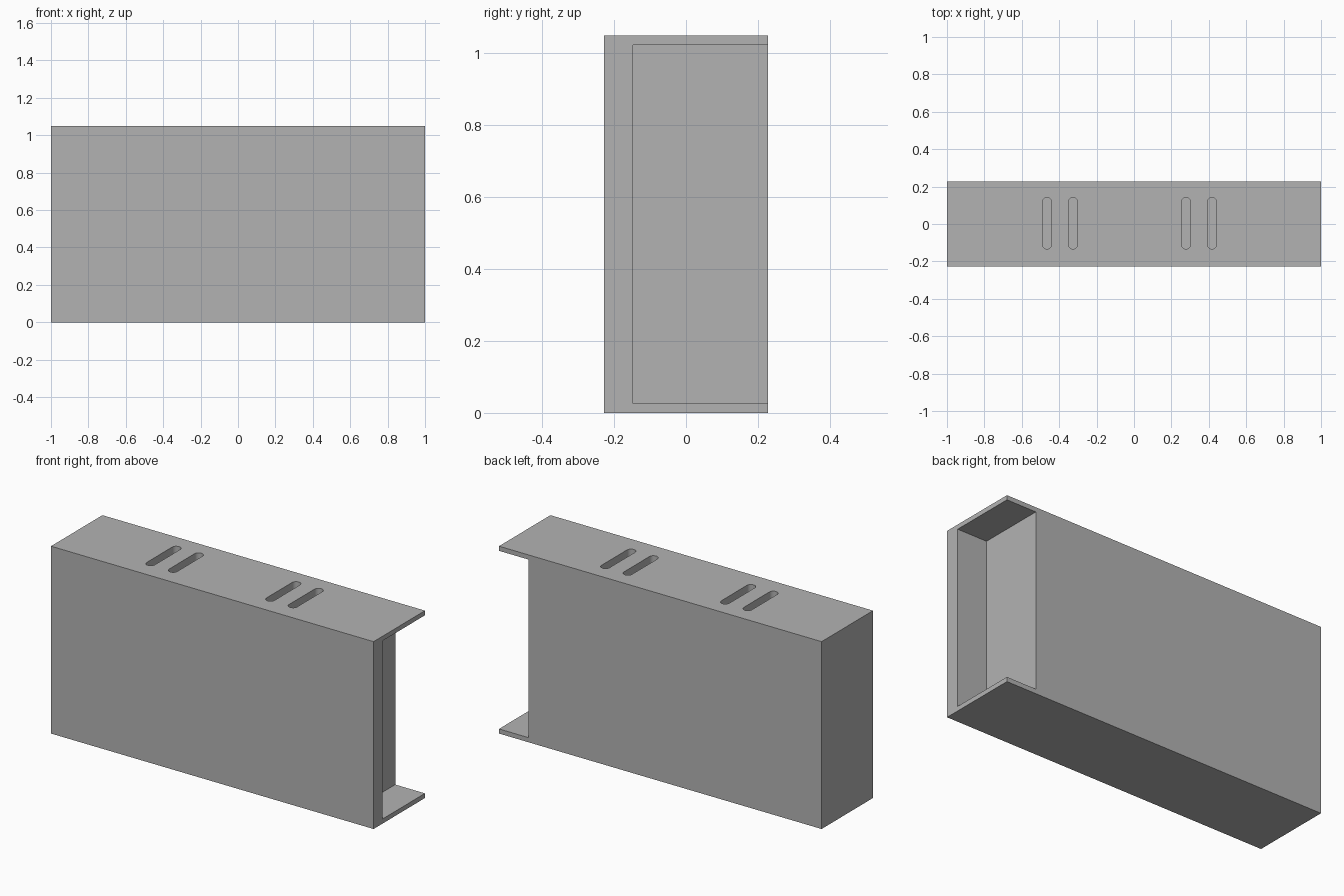
import bpy
import bmesh
import math

cube = bpy.data.objects.get("Cube")
if cube:
    bpy.data.objects.remove(cube, do_unlink=True)

WIDTH, DEPTH, HEIGHT = 2.0, 0.455, 1.05
SHEET = 0.026          # thickness of the flanges beside the end recess
SLOT_DEPTH = 0.12

grey = bpy.data.materials.new("plain grey")
grey.use_nodes = True
grey.diffuse_color = (0.45, 0.45, 0.45, 1)
grey.node_tree.nodes["Principled BSDF"].inputs["Base Color"].default_value = (0.45, 0.45, 0.45, 1)


def prism(name, outline, z0, z1):
    """Extrude a closed xy outline from z0 up to z1."""
    bm = bmesh.new()
    base = bm.faces.new([bm.verts.new((x, y, z0)) for x, y in outline])
    top = bmesh.ops.extrude_face_region(bm, geom=[base])["geom"]
    bmesh.ops.translate(bm, vec=(0, 0, z1 - z0),
                        verts=[v for v in top if isinstance(v, bmesh.types.BMVert)])
    bmesh.ops.recalc_face_normals(bm, faces=bm.faces)
    mesh = bpy.data.meshes.new(name)
    bm.to_mesh(mesh)
    bm.free()
    mesh.materials.append(grey)
    obj = bpy.data.objects.new(name, mesh)
    bpy.context.collection.objects.link(obj)
    return obj


def rectangle(x0, x1, y0, y1):
    return [(x0, y0), (x1, y0), (x1, y1), (x0, y1)]


def slot_outline(cx, cy, length, radius, steps=12):
    """Rounded slot running along y."""
    points = []
    for side, start in ((1, 0), (-1, math.pi)):
        for i in range(steps + 1):
            a = start + math.pi * i / steps
            points.append((cx + radius * math.cos(a),
                           cy + side * (length / 2 - radius) + radius * math.sin(a)))
    return points


def cut(target, cutter):
    cutter.hide_render = True
    mod = target.modifiers.new("cut", "BOOLEAN")
    mod.operation = "DIFFERENCE"
    mod.solver = "EXACT"
    mod.object = cutter
    bpy.context.view_layer.objects.active = target
    bpy.ops.object.modifier_apply(modifier=mod.name)
    bpy.data.objects.remove(cutter, do_unlink=True)


# Solid body
body = prism("body", rectangle(-WIDTH / 2, WIDTH / 2, -DEPTH / 2, DEPTH / 2), 0, HEIGHT)

# Recess at the left end, open to the side and the back
cut(body, prism("recess_cutter", rectangle(0.816, 1.1, -0.147, 0.4), SHEET, HEIGHT - SHEET))

# Two pairs of rounded slots in the top
for x in (-0.465, -0.326, 0.278, 0.417):
    cut(body, prism("slot_cutter", slot_outline(x, 0.004, 0.275, 0.025),
                    HEIGHT - SLOT_DEPTH, HEIGHT + 0.1))

# Smooth slot ends, sharp box edges
bpy.ops.object.select_all(action="DESELECT")
body.select_set(True)
bpy.context.view_layer.objects.active = body
bpy.ops.object.shade_smooth_by_angle(angle=math.radians(30))
